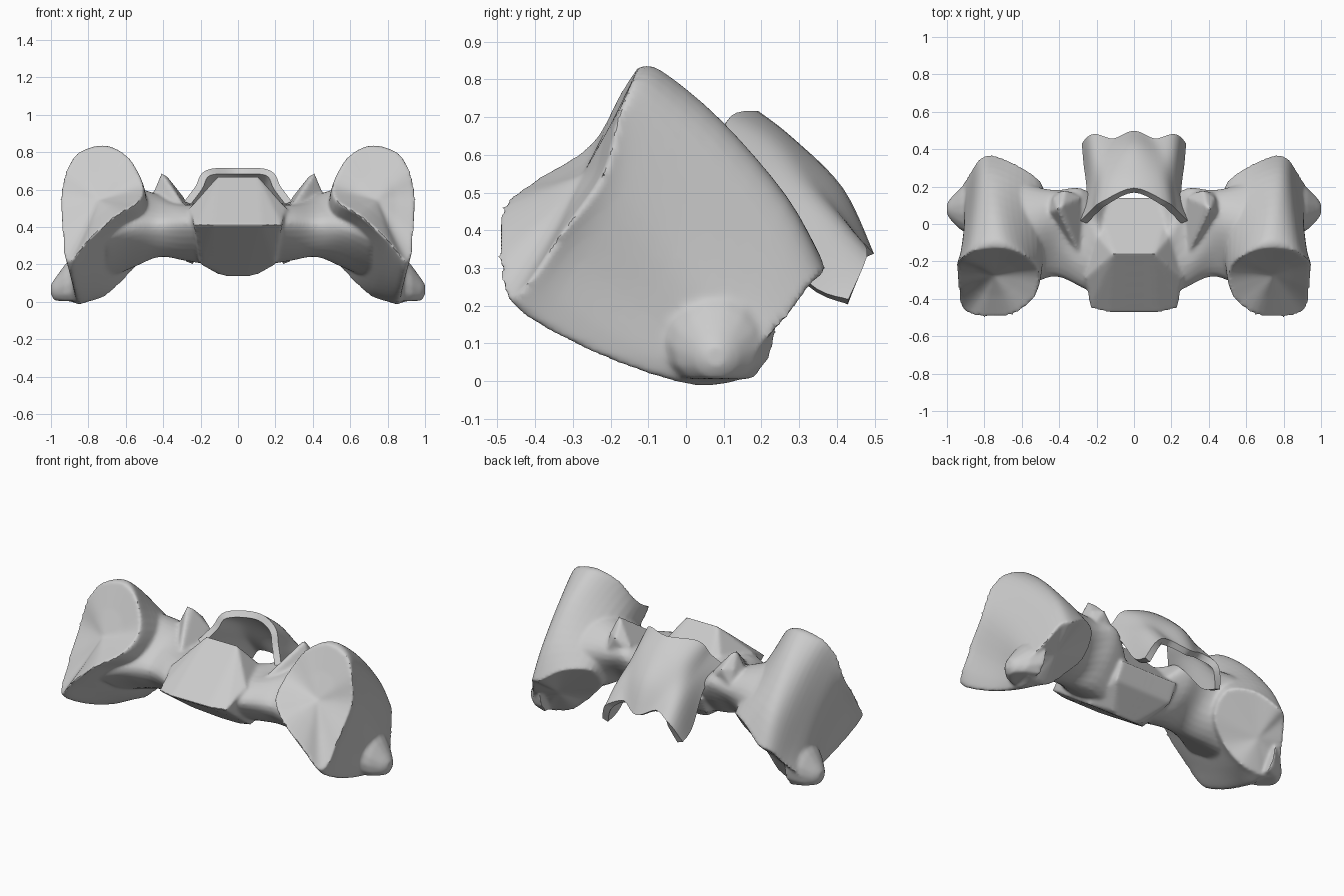
import bpy
import bmesh
import math
from mathutils import Vector

old = bpy.data.objects.get("Cube")
if old:
    bpy.data.objects.remove(old, do_unlink=True)

bone = bpy.data.materials.new("pale grey bone")
bone.use_nodes = True
GREY = (0.6, 0.6, 0.6, 1)
bone.diffuse_color = GREY
bone.node_tree.nodes["Principled BSDF"].inputs["Base Color"].default_value = GREY


def spline(points, steps, closed):
    """Points on a smooth curve through the given points."""
    n = len(points)
    def pick(i):
        return points[i % n] if closed else points[max(0, min(n - 1, i))]
    out = []
    for i in range(n if closed else n - 1):
        a, b, c, d = (pick(i + k) for k in (-1, 0, 1, 2))
        for s in range(steps):
            t = s / steps
            out.append(b + (c - a) * (t / 2)
                       + (a * 2 - b * 5 + c * 4 - d) * (t * t / 2)
                       + (b * 3 - a - c * 3 + d) * (t ** 3 / 2))
    return out if closed else out + [points[-1]]


def surface(bm, rows, closed):
    """Skin a list of equally long rows with quads; return the vertex rows."""
    grid = [[bm.verts.new(p) for p in row] for row in rows]
    n = len(rows[0])
    for r, s in zip(grid, grid[1:]):
        for i in range(n if closed else n - 1):
            j = (i + 1) % n
            bm.faces.new((r[i], r[j], s[j], s[i]))
    return grid


def loft(bm, rings, steps, start=None):
    """Smooth closed body through rings; start is the middle of a hollowed end."""
    rings = [spline(r, 4, True) for r in rings]
    columns = [spline(list(c), steps, False) for c in zip(*rings)]
    grid = surface(bm, list(zip(*columns)), True)
    for ring, middle in ((grid[0], start), (grid[-1], None)):
        mean = sum((v.co for v in ring), Vector()) / len(ring)
        hub_at = middle or mean
        # a half-way loop makes a hollow end rounded
        loop = [bm.verts.new(v.co.lerp(hub_at, 0.5) + (hub_at - mean) * 0.15)
                for v in ring]
        hub = bm.verts.new(hub_at)
        for i in range(len(ring)):
            j = (i + 1) % len(ring)
            bm.faces.new((ring[i], ring[j], loop[j], loop[i]))
            bm.faces.new((loop[i], loop[j], hub))


def hull(bm, points):
    verts = [bm.verts.new(p) for p in points]
    res = bmesh.ops.convex_hull(bm, input=verts)
    spare = {g for g in res["geom_interior"] + res["geom_unused"]
             if isinstance(g, bmesh.types.BMVert)}
    bmesh.ops.delete(bm, geom=list(spare), context="VERTS")


def vecs(points):
    return [Vector(p) for p in points]


def finish(bm, name):
    bmesh.ops.recalc_face_normals(bm, faces=bm.faces)
    mesh = bpy.data.meshes.new(name)
    bm.to_mesh(mesh)
    bm.free()
    mesh.materials.append(bone)
    obj = bpy.data.objects.new(name, mesh)
    bpy.context.collection.objects.link(obj)
    return obj


def shade(obj, angle):
    bpy.ops.object.select_all(action="DESELECT")
    obj.select_set(True)
    bpy.context.view_layer.objects.active = obj
    for mod in list(obj.modifiers):
        bpy.ops.object.modifier_apply(modifier=mod.name)
    bpy.ops.object.shade_smooth_by_angle(angle=math.radians(angle))


half = bmesh.new()

# Wing: from the hollow front facet back to the flat rear facet
front_rim = vecs([(.70, -.13, .83), (.85, -.14, .80), (.92, -.18, .70),
                  (.95, -.22, .55), (.94, -.34, .38), (.93, -.42, .26),
                  (.895, -.475, .22), (.80, -.50, .33), (.65, -.49, .46),
                  (.53, -.39, .54), (.51, -.25, .63), (.58, -.17, .77)])
rear_rim = vecs([(.76, .37, .30), (.83, .345, .27), (.88, .27, .17),
                 (.93, .19, .08), (.94, .16, .02), (.89, .13, .0),
                 (.82, .12, .0), (.71, .1, .03), (.60, .08, .13),
                 (.49, .13, .26), (.50, .23, .38), (.63, .32, .38)])
# how far the waist departs from a straight run, as (x, z) per rim point
waist = [(.02, .1), (0, .07), (-.01, .02), (-.03, 0), (-.05, -.03), (-.03, -.06),
         (0, -.06), (0, -.02), (0, .02), (-.02, 0), (-.01, .03), (.02, .06)]
stations = [[a.lerp(b, t) + Vector((dx, 0, dz)) * amount
             for a, b, (dx, dz) in zip(front_rim, rear_rim, waist)]
            for t, amount in ((.12, .6), (.45, 1), (.8, .8))]
loft(half, [front_rim, *stations, rear_rim], 4, Vector((.745, -.275, .545)))

# Side process: blunt point low on the outside of the wing
hull(half, [(x, .08 + r * math.cos(a), max(.005, z + r * math.sin(a)))
            for x, z, r in ((.85, .13, .16), (.93, .085, .11),
                            (.98, .065, .06), (1, .065, .03))
            for a in (math.tau * k / 14 for k in range(14))])

# Neck: joins the wing to the centre
neck = {
    .12: [(-.42, .42), (-.30, .50), (-.15, .57), (0, .42),
          (.09, .35), (0, .23), (-.1, .19), (-.3, .3)],
    .28: [(-.34, .42), (-.22, .51), (0, .52), (.13, .54),
          (.19, .48), (.11, .33), (-.05, .22), (-.22, .28)],
    .42: [(-.28, .42), (-.15, .52), (0, .57), (.13, .55),
          (.18, .45), (.06, .29), (-.1, .24), (-.22, .3)],
    .55: [(-.32, .42), (-.18, .54), (-.02, .61), (.12, .57),
          (.21, .45), (.14, .25), (-.05, .19), (-.25, .3)],
    .70: [(-.38, .37), (-.18, .48), (0, .62), (.15, .56),
          (.28, .40), (.2, .23), (.05, .12), (-.2, .21)],
}
loft(half, [[Vector((x, y, z)) for y, z in ring] for x, ring in neck.items()], 5)

# Front joint process: small upright spike with a slanted inner facet
hull(half, [(.41, .08, .69), (.385, .1, .68), (.37, .18, .6), (.43, .14, .6),
            (.28, -.18, .5), (.34, -.1, .54), (.46, .06, .57), (.29, .14, .56),
            (.38, -.02, .5), (.43, .17, .5), (.28, .16, .5), (.48, .08, .5)])

# Central block: slanted between its front and rear end faces
hull(half, [(x, y, z) for x_out, y, z in
            [(.11, -.16, .67), (.26, -.29, .50), (.235, -.45, .41),
             (.13, -.475, .41), (.25, .0, .45), (.20, .14, .35),
             (.20, .085, .25), (.11, -.06, .15), (.2, -.16, .2), (.06, -.07, .135)]
            for x in (-.02, x_out)])

vertebra = finish(half, "vertebra_body")
mirror = vertebra.modifiers.new("mirror", "MIRROR")
mirror.use_mirror_merge = False
fuse = vertebra.modifiers.new("fuse", "REMESH")
fuse.mode = "VOXEL"
fuse.voxel_size = .01
soften = vertebra.modifiers.new("soften", "SMOOTH")
soften.factor = .5
soften.iterations = 8
shade(vertebra, 40)

# Arch: bent plate over the canal, with a middle tip and two hanging ears
rows = [
    [(0, .18, .70), (.16, .11, .69), (.21, .07, .61), (.27, .01, .53)],
    [(0, .27, .63), (.14, .24, .61), (.20, .20, .53), (.235, .16, .46)],
    [(0, .40, .50), (.13, .36, .48), (.21, .36, .42), (.25, .32, .26)],
    [(0, .48, .33), (.11, .44, .37), (.21, .47, .32), (.26, .43, .21)],
]
full = []
for row in rows:
    right = [Vector((-x, y, z)) for x, y, z in reversed(row[1:])]
    full.append(spline(right + vecs(row), 5, False))
columns = [spline(list(c), 5, False) for c in zip(*full)]
plate = bmesh.new()
surface(plate, list(zip(*columns)), False)
arch = finish(plate, "arch_plate")
thick = arch.modifiers.new("thickness", "SOLIDIFY")
thick.thickness = .04
thick.offset = 0
shade(arch, 40)
